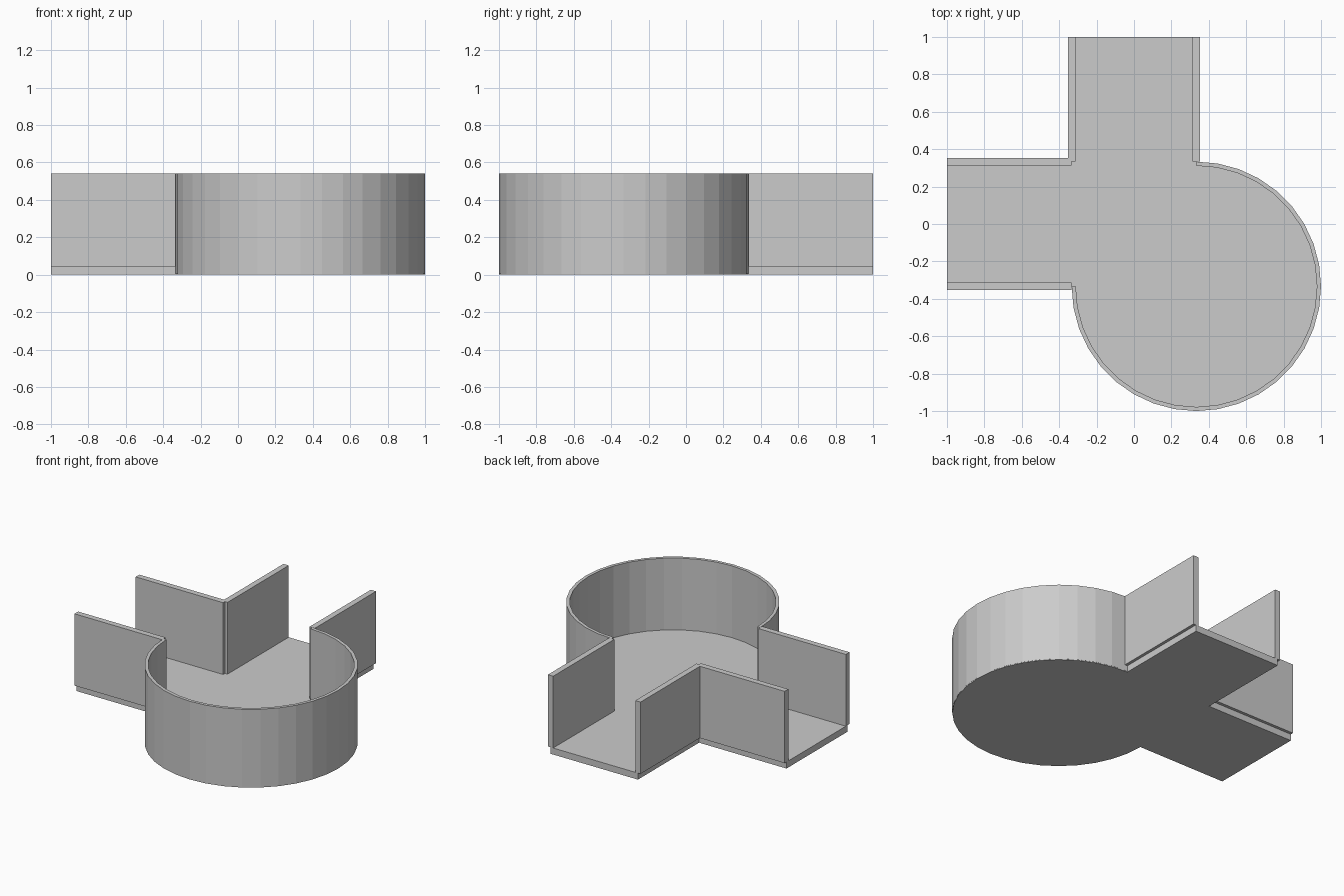
import bpy, bmesh
from math import cos, sin, radians

if "Cube" in bpy.data.objects:
    bpy.data.objects.remove(bpy.data.objects["Cube"])

T = 1 / 3          # half width of the corridors
R = 2 / 3          # outer radius of the round room
FLOOR, TOP = 0.045, 0.54
WALL = 0.02        # half thickness of the straight walls


def prism(name, outline, z0, z1):
    """Extrude a flat outline from z0 to z1."""
    bm = bmesh.new()
    face = bm.faces.new([bm.verts.new((x, y, z0)) for x, y in outline])
    ext = bmesh.ops.extrude_face_region(bm, geom=[face], use_keep_orig=True)
    verts = [g for g in ext["geom"] if isinstance(g, bmesh.types.BMVert)]
    bmesh.ops.translate(bm, verts=verts, vec=(0, 0, z1 - z0))
    bmesh.ops.recalc_face_normals(bm, faces=bm.faces)
    me = bpy.data.meshes.new(name)
    bm.to_mesh(me)
    bm.free()
    ob = bpy.data.objects.new(name, me)
    bpy.context.collection.objects.link(ob)
    return ob


def arc(r):
    """Three quarters of a circle, in 10 degree steps, from north to west."""
    return [(T + r * cos(radians(90 - 10 * i)), -T + r * sin(radians(90 - 10 * i)))
            for i in range(28)]


def box(name, x0, x1, y0, y1):
    return prism(name, [(x0, y0), (x1, y0), (x1, y1), (x0, y1)], FLOOR, TOP)


# Floor slab: two corridors and the round room in one outline
prism("floor", arc(R - 0.001) + [(-1, -T), (-1, T), (-T, T), (-T, 1), (T, 1)], 0, FLOOR)

# Curved room wall
prism("round_wall", arc(R) + arc(R - 0.022)[::-1], 0.005, TOP)

# Straight corridor walls, straddling the floor edges
for side, s in (("a", -T), ("b", T)):
    box("west_wall_" + side, -1, -T, s - WALL, s + WALL)
    box("north_wall_" + side, s - WALL, s + WALL, T, 1)
